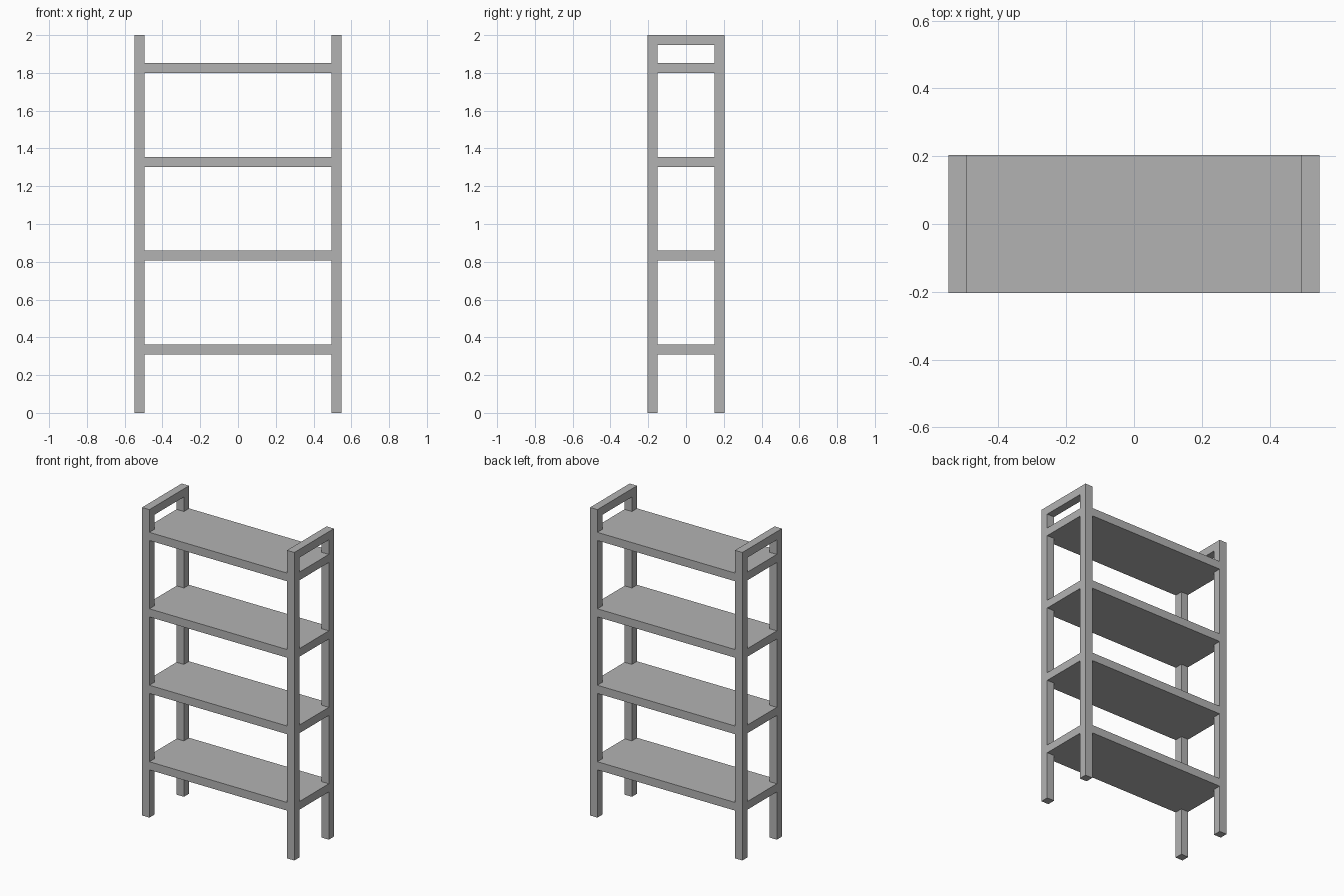
import bpy
import bmesh

HALF_W, HALF_D, HEIGHT = 0.547, 0.2035, 2.0
BAR = 0.053                       # timber thickness
SHELF_BASES = [0.31 + 0.4965 * i for i in range(4)]

old = bpy.data.objects.get("Cube")
if old:
    bpy.data.objects.remove(old, do_unlink=True)

grey = bpy.data.materials.new("plain grey")
grey.use_nodes = True
colour = (0.45, 0.45, 0.45, 1)
grey.diffuse_color = colour
grey.node_tree.nodes["Principled BSDF"].inputs["Base Color"].default_value = colour


def add_object(name, bm):
    bmesh.ops.recalc_face_normals(bm, faces=bm.faces)
    mesh = bpy.data.meshes.new(name)
    bm.to_mesh(mesh)
    bm.free()
    mesh.materials.append(grey)
    obj = bpy.data.objects.new(name, mesh)
    bpy.context.collection.objects.link(obj)
    return obj


def box(name, low, high):
    bm = bmesh.new()
    bmesh.ops.create_cube(bm, size=1)
    for v in bm.verts:
        v.co = [h if c > 0 else l for c, l, h in zip(v.co, low, high)]
    return add_object(name, bm)


def shelf(name, z):
    # Board with square corner notches that fit around the legs
    x, y = HALF_W, HALF_D
    xi, yi = x - BAR, y - BAR
    outline = [(xi, -y), (xi, -yi), (x, -yi), (x, yi), (xi, yi), (xi, y)]
    outline += [(-px, -py) for px, py in outline]
    bm = bmesh.new()
    face = bm.faces.new([bm.verts.new((px, py, z)) for px, py in outline])
    top = bmesh.ops.extrude_face_region(bm, geom=[face])["geom"]
    bmesh.ops.translate(bm, vec=(0, 0, BAR),
                        verts=[g for g in top if isinstance(g, bmesh.types.BMVert)])
    return add_object(name, bm)


# Side frames: two legs joined by a top handle rail
for side, x in (("right", -HALF_W), ("left", HALF_W - BAR)):
    for end, y in (("front", -HALF_D), ("back", HALF_D - BAR)):
        box(f"{end}_{side}_leg", (x, y, 0), (x + BAR, y + BAR, HEIGHT))
    box(f"{side}_handle_rail", (x, BAR - HALF_D, HEIGHT - BAR),
        (x + BAR, HALF_D - BAR, HEIGHT))

# Shelves
for i, base in enumerate(SHELF_BASES, 1):
    shelf(f"shelf_{i}", base)
